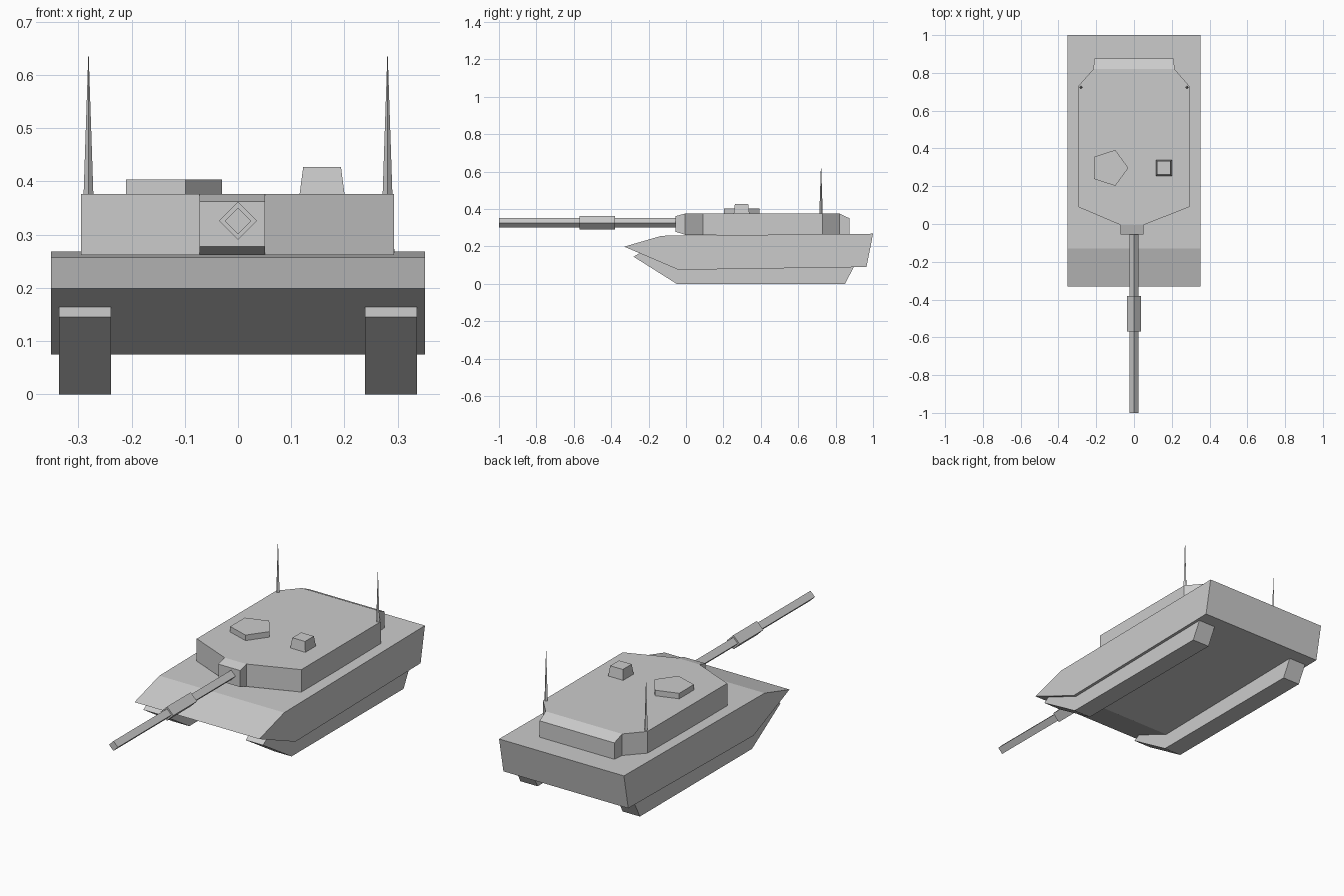
import bpy, bmesh, math
from mathutils import Matrix, Vector

if "Cube" in bpy.data.objects:
    bpy.data.objects.remove(bpy.data.objects["Cube"])


def finish(name, bm):
    bmesh.ops.recalc_face_normals(bm, faces=bm.faces[:])
    mesh = bpy.data.meshes.new(name)
    bm.to_mesh(mesh)
    bm.free()
    obj = bpy.data.objects.new(name, mesh)
    bpy.context.collection.objects.link(obj)
    return obj


def prism(points, offset):
    """Extrude a planar outline along an offset; returns bmesh and the new verts."""
    bm = bmesh.new()
    face = bm.faces.new([bm.verts.new(p) for p in points])
    geom = bmesh.ops.extrude_face_region(bm, geom=[face], use_keep_orig=True)["geom"]
    moved = [g for g in geom if isinstance(g, bmesh.types.BMVert)]
    bmesh.ops.translate(bm, verts=moved, vec=offset)
    return bm, moved


def side_profile(name, profile, x0, x1):
    bm, _ = prism([(x0, y, z) for y, z in profile], (x1 - x0, 0, 0))
    return finish(name, bm)


def cone(name, sides, r1, r2, start, end, spin=0.0):
    """Prism, frustum or spike with a given side count between two points."""
    start, end = Vector(start), Vector(end)
    axis = end - start
    rot = Vector((0, 0, 1)).rotation_difference(axis).to_matrix().to_4x4()
    bm = bmesh.new()
    bmesh.ops.create_cone(bm, cap_ends=True, segments=sides, radius1=r1, radius2=r2,
                          depth=axis.length,
                          matrix=Matrix.Translation((start + end) / 2) @ rot
                          @ Matrix.Rotation(spin, 4, 'Z'))
    return finish(name, bm)


# Hull with pointed nose
side_profile("hull", [(-0.33, 0.199), (-0.13, 0.257), (1.0, 0.268),
                      (0.965, 0.09), (-0.04, 0.075)], -0.351, 0.351)

# Tracks and rear antennas, mirrored left and right
track = [(-0.28, 0.145), (-0.05, 0.0), (0.85, 0.0), (0.90, 0.095), (-0.24, 0.17)]
for side, s in (("left", -1), ("right", 1)):
    side_profile(side + "_track", track, s * 0.239, s * 0.336)
    cone(side + "_antenna", 4, 0.013, 0.0005,
         (s * 0.281, 0.722, 0.262), (s * 0.281, 0.722, 0.635))

# Turret with angled cheeks and a sloped rear top edge
outline = [(0.051, -0.005), (0.293, 0.09), (0.293, 0.73), (0.215, 0.82), (0.21, 0.875),
           (-0.21, 0.875), (-0.215, 0.82), (-0.295, 0.73), (-0.295, 0.09), (-0.072, -0.005)]
bm, top = prism([(x, y, 0.262) for x, y in outline], (0, 0, 0.114))
bmesh.ops.connect_verts(bm, verts=[v for v in top if abs(v.co.y - 0.82) < 0.001])
for v in top:
    if v.co.y > 0.85:
        v.co.z = 0.35
finish("turret", bm)

# Gun mantlet, tapering in height towards the front
side_profile("gun_mantlet", [(-0.055, 0.278), (-0.055, 0.362), (-0.005, 0.376),
                             (0.02, 0.376), (0.02, 0.263), (-0.005, 0.263)],
             -0.072, 0.051)

# Square barrel and sleeve, standing on edge
cone("gun_barrel", 4, 0.025, 0.025, (0, 0, 0.326), (0, -1, 0.326))
cone("barrel_sleeve", 4, 0.036, 0.036, (0, -0.38, 0.326), (0, -0.57, 0.326))

# Five-sided hatch and tapered sight block on the turret roof
cone("roof_hatch", 5, 0.1, 0.1, (-0.13, 0.297, 0.37), (-0.13, 0.297, 0.404),
     -math.pi / 2)
cone("roof_sight", 4, 0.0425 * math.sqrt(2), 0.0355 * math.sqrt(2),
     (0.158, 0.297, 0.374), (0.158, 0.297, 0.427), math.pi / 4)
